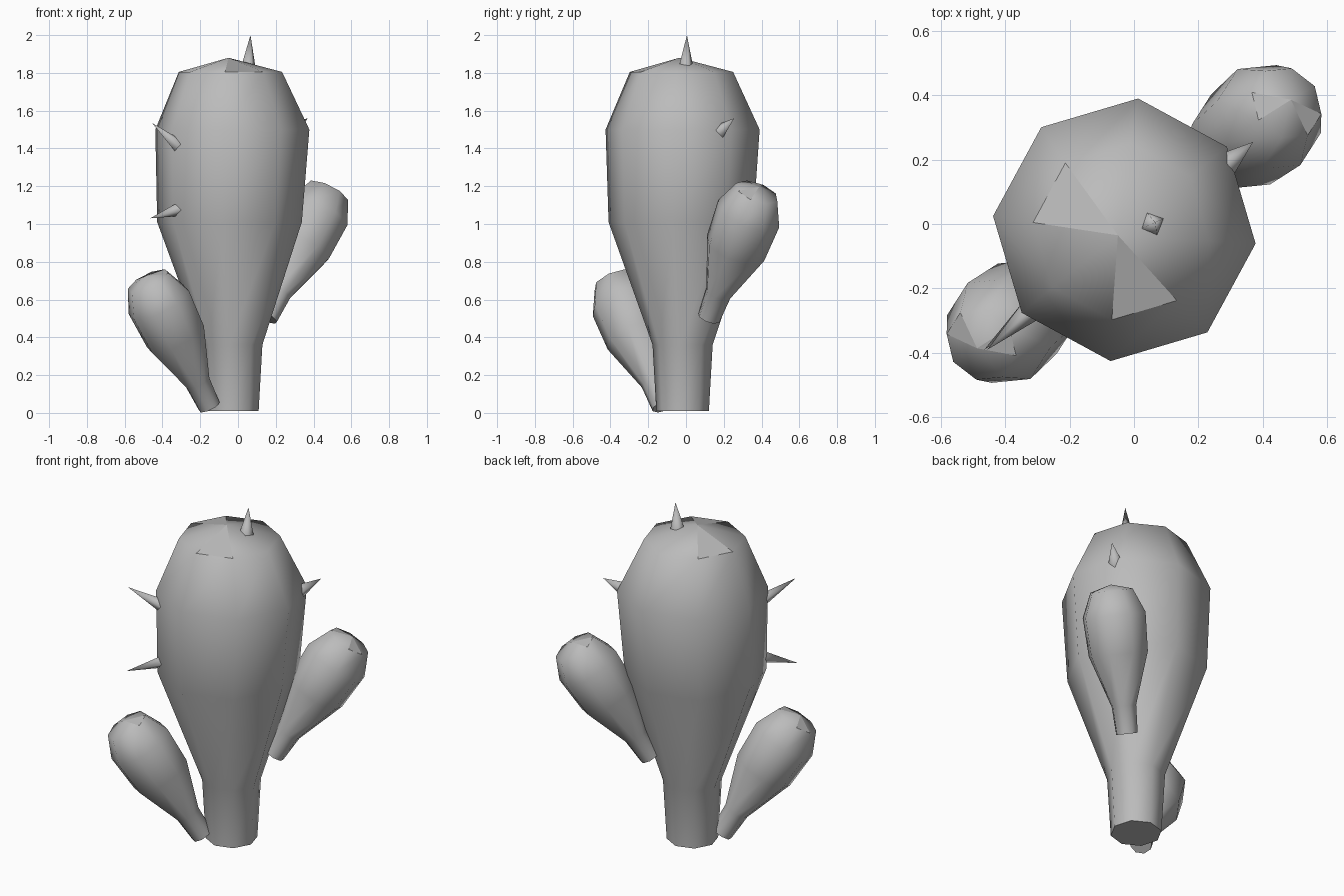
import bpy, bmesh
from math import cos, sin, pi, radians
from mathutils import Vector, Matrix

if "Cube" in bpy.data.objects:
    bpy.data.objects.remove(bpy.data.objects["Cube"], do_unlink=True)

grey = bpy.data.materials.new("plain grey")
grey.use_nodes = True
grey.diffuse_color = (0.5, 0.5, 0.5, 1)
grey.node_tree.nodes["Principled BSDF"].inputs["Base Color"].default_value = (0.5, 0.5, 0.5, 1)

SIDES = 8
# (radius, height, sideways shift) of each ring of the trunk
PROFILE = [(0.14, 0.01, -0.03), (0.16, 0.36, -0.03), (0.385, 1.01, -0.045),
           (0.41, 1.5, -0.03), (0.275, 1.805, -0.04)]


def finish(name, bm, matrix):
    bmesh.ops.recalc_face_normals(bm, faces=bm.faces)
    mesh = bpy.data.meshes.new(name)
    bm.to_mesh(mesh)
    bm.free()
    mesh.materials.append(grey)
    obj = bpy.data.objects.new(name, mesh)
    obj.matrix_world = matrix
    bpy.context.collection.objects.link(obj)


def placed(base, tip):
    """Matrix putting the local z axis along base -> tip."""
    turn = (Vector(tip) - Vector(base)).to_track_quat('Z', 'Y')
    return Matrix.Translation(base) @ turn.to_matrix().to_4x4()


def lobe(name, rings, apex, matrix, flat_caps=()):
    """Bulging eight-sided stem with a low pointed cap."""
    bm = bmesh.new()
    loops = []
    for r, z, shift in rings:
        angles = [2 * pi * i / SIDES - radians(6) for i in range(SIDES)]
        loops.append([bm.verts.new((shift + r * cos(a), shift * 0.6 + r * sin(a), z))
                      for a in angles])
    top = bm.verts.new(apex)
    bm.faces.new(loops[0])
    for i in range(SIDES):
        j = (i + 1) % SIDES
        for low, high in zip(loops, loops[1:]):
            bm.faces.new((low[i], low[j], high[j], high[i])).smooth = True
        bm.faces.new((loops[-1][i], loops[-1][j], top)).smooth = i not in flat_caps
    finish(name, bm, matrix)


def spine(name, base, tip, radius=0.042):
    bm = bmesh.new()
    length = (Vector(tip) - Vector(base)).length
    bmesh.ops.create_cone(bm, cap_ends=True, segments=4, radius1=radius, radius2=0,
                          depth=length, matrix=Matrix.Translation((0, 0, length / 2)))
    for face in bm.faces:
        face.smooth = len(face.verts) == 3
    finish(name, bm, placed(base, tip))


# Trunk
lobe("trunk", PROFILE, (-0.05, -0.035, 1.88), Matrix.Identity(4), (3, 6))

# Two arms: smaller copies of the trunk shape, leaning outwards on opposite sides
SCALE = 0.435
arm_rings = [(r * SCALE, z * SCALE, 0) for r, z, _ in PROFILE]
for name, side, lift in (("front_arm", -1, 0.03), ("back_arm", 1, 0.5)):
    base = (0.15 * side, 0.12 * side, lift)
    tip = (0.48 * side, 0.38 * side, lift + 0.68)
    lobe(name, arm_rings, (0, 0, 1.88 * SCALE), placed(base, tip), (1, 4))

# Spines
spine("top_spine", (0.055, 0, 1.83), (0.066, 0.005, 2.0))
spine("upper_front_spine", (-0.30, -0.25, 1.40), (-0.455, -0.39, 1.535))
spine("lower_front_spine", (-0.29, -0.24, 1.085), (-0.465, -0.39, 1.03))
spine("back_spine", (0.28, 0.18, 1.49), (0.37, 0.255, 1.56))
